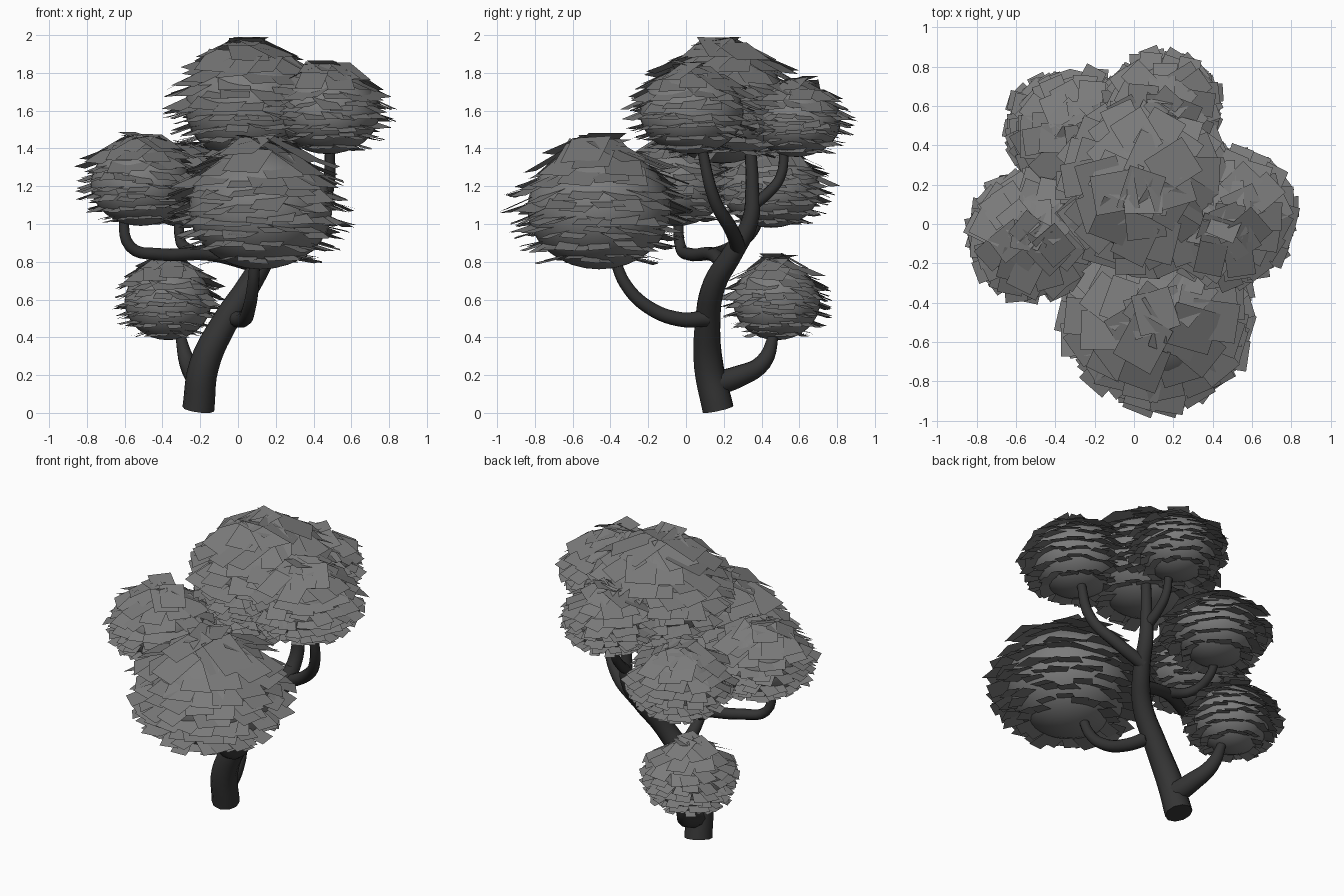
import bpy, bmesh, math, random
from mathutils import Vector, Matrix

if "Cube" in bpy.data.objects:
    bpy.data.objects.remove(bpy.data.objects["Cube"])

random.seed(7)


def material(name, v):
    m = bpy.data.materials.new(name)
    m.diffuse_color = (v, v, v, 1)
    m.use_nodes = True
    m.node_tree.nodes["Principled BSDF"].inputs["Base Color"].default_value = m.diffuse_color
    return m


BARK = material("bark", 0.035)
LEAF = material("leaf", 0.2)


def limb(name, pts):
    """Tapered smooth tube through (x, y, z, radius) points."""
    cu = bpy.data.curves.new(name, 'CURVE')
    cu.dimensions = '3D'
    cu.bevel_depth = 1.0
    cu.bevel_resolution = 3
    cu.resolution_u = 5
    cu.use_fill_caps = True
    sp = cu.splines.new('BEZIER')
    sp.bezier_points.add(len(pts) - 1)
    for bp, (x, y, z, r) in zip(sp.bezier_points, pts):
        bp.co = (x, y, z)
        bp.radius = r
        bp.handle_left_type = bp.handle_right_type = 'AUTO'
    ob = bpy.data.objects.new(name, cu)
    cu.materials.append(BARK)
    bpy.context.collection.objects.link(ob)
    bpy.ops.object.select_all(action='DESELECT')
    ob.select_set(True)
    bpy.context.view_layer.objects.active = ob
    bpy.ops.object.convert(target='MESH')
    bpy.ops.object.shade_smooth_by_angle(angle=math.radians(50))


def mesh_object(name, bm, smooth):
    me = bpy.data.meshes.new(name)
    bm.to_mesh(me)
    bm.free()
    me.materials.append(LEAF)
    for p in me.polygons:
        p.use_smooth = smooth
    ob = bpy.data.objects.new(name, me)
    bpy.context.collection.objects.link(ob)


def leaf_card(bm, pos, turn, tilt, roll, length, width):
    """Flat quad pointing outward, sloping down by tilt."""
    m = (Matrix.Translation(pos) @ Matrix.Rotation(turn, 4, 'Z')
         @ Matrix.Rotation(tilt, 4, 'Y') @ Matrix.Rotation(roll, 4, 'X'))
    a, b = length / 2, width / 2
    bm.faces.new([bm.verts.new(m @ Vector(c)) for c in
                  ((-a, -b, 0), (a, -b, 0), (a, b, 0), (-a, b, 0))])


def foliage(name, centre, rx, rz, rows):
    c = Vector(centre)
    # smooth inner ball
    bm = bmesh.new()
    bmesh.ops.create_uvsphere(bm, u_segments=32, v_segments=16, radius=1.0,
                              matrix=Matrix.Translation(c) @ Matrix.Diagonal((rx, rx, rz, 1)))
    mesh_object(name + "_core", bm, True)
    # overlapping rings of leaf cards
    bm = bmesh.new()
    for i in range(rows):
        t = i / (rows - 1)
        h = -0.80 + 1.72 * t
        r = rx * math.sqrt(1 - h * h)
        length = 0.56 * rx * (0.78 + 0.47 * t)
        width = length * (0.62 + 0.2 * t)
        n = max(5, round(2 * math.pi * (r + 0.2 * length) / (width * 0.85)))
        start = random.random() * 6.28
        for k in range(n):
            ang = start + (k + random.uniform(-.3, .3)) * 2 * math.pi / n
            reach = r + length * random.uniform(-.1, 0.17)
            z = h * rz + 0.08 * rz * t ** 3 + random.uniform(-.06, .06) * rz
            tilt = math.radians(14 + 11 * t + random.uniform(-5, 5))
            leaf_card(bm, c + Vector((reach * math.cos(ang), reach * math.sin(ang), z)),
                      ang + random.uniform(-.45, .45), tilt,
                      math.radians(random.uniform(-6, 6)), length, width)
    # loose cards over the crown
    for k in range(3):
        leaf_card(bm, c + Vector((random.uniform(-.1, .1) * rx, random.uniform(-.1, .1) * rx,
                                  rz * (1.08 + .04 * k))), random.random() * 6.28,
                  math.radians(random.uniform(10, 16)), 0, .65 * rx, .55 * rx)
    mesh_object(name + "_leaves", bm, False)


# trunk and branches
limb("trunk", [(-.21, .17, .02, .085), (-.18, .12, .25, .08), (-.07, .115, .48, .07),
               (.06, .15, .68, .062), (.15, .25, .85, .054), (.19, .34, 1.02, .045),
               (.195, .35, 1.2, .036), (.19, .34, 1.42, .03)])
limb("right_branch", [(.16, .28, .87, .042), (.33, .24, .97, .038),
                      (.46, .15, 1.13, .033), (.49, .08, 1.42, .027)])
limb("back_branch", [(.19, .35, 1.1, .034), (.18, .43, 1.16, .03),
                     (.17, .5, 1.25, .027), (.16, .52, 1.42, .024)])
limb("left_branch", [(.1, .2, .78, .04), (-.15, .14, .84, .037), (-.42, .02, .84, .034),
                     (-.57, -.03, .88, .03), (-.61, -.04, 1.06, .025)])
limb("back_left_branch", [(-.12, .14, .84, .034), (-.27, .22, .87, .03),
                          (-.31, .34, .94, .027), (-.31, .4, 1.06, .025)])
limb("front_branch", [(-.02, .11, .5, .045), (.03, -.03, .495, .04), (.06, -.2, .56, .036),
                      (.08, -.32, .68, .032), (.09, -.38, .82, .028)])
limb("low_branch", [(-.19, .13, .15, .07), (-.22, .27, .19, .06),
                    (-.27, .41, .27, .044), (-.31, .47, .43, .025)])

# foliage clumps
foliage("front_clump", (.12, -.46, 1.08), .38, .32, 9)
foliage("top_clump", (.07, .19, 1.62), .35, .30, 9)
foliage("right_clump", (.475, .03, 1.59), .275, .22, 8)
foliage("back_clump", (.15, .585, 1.545), .235, .19, 8)
foliage("left_clump", (-.515, -.05, 1.21), .265, .22, 8)
foliage("back_left_clump", (-.27, .45, 1.185), .26, .205, 8)
foliage("low_clump", (-.37, .48, .59), .23, .205, 8)
